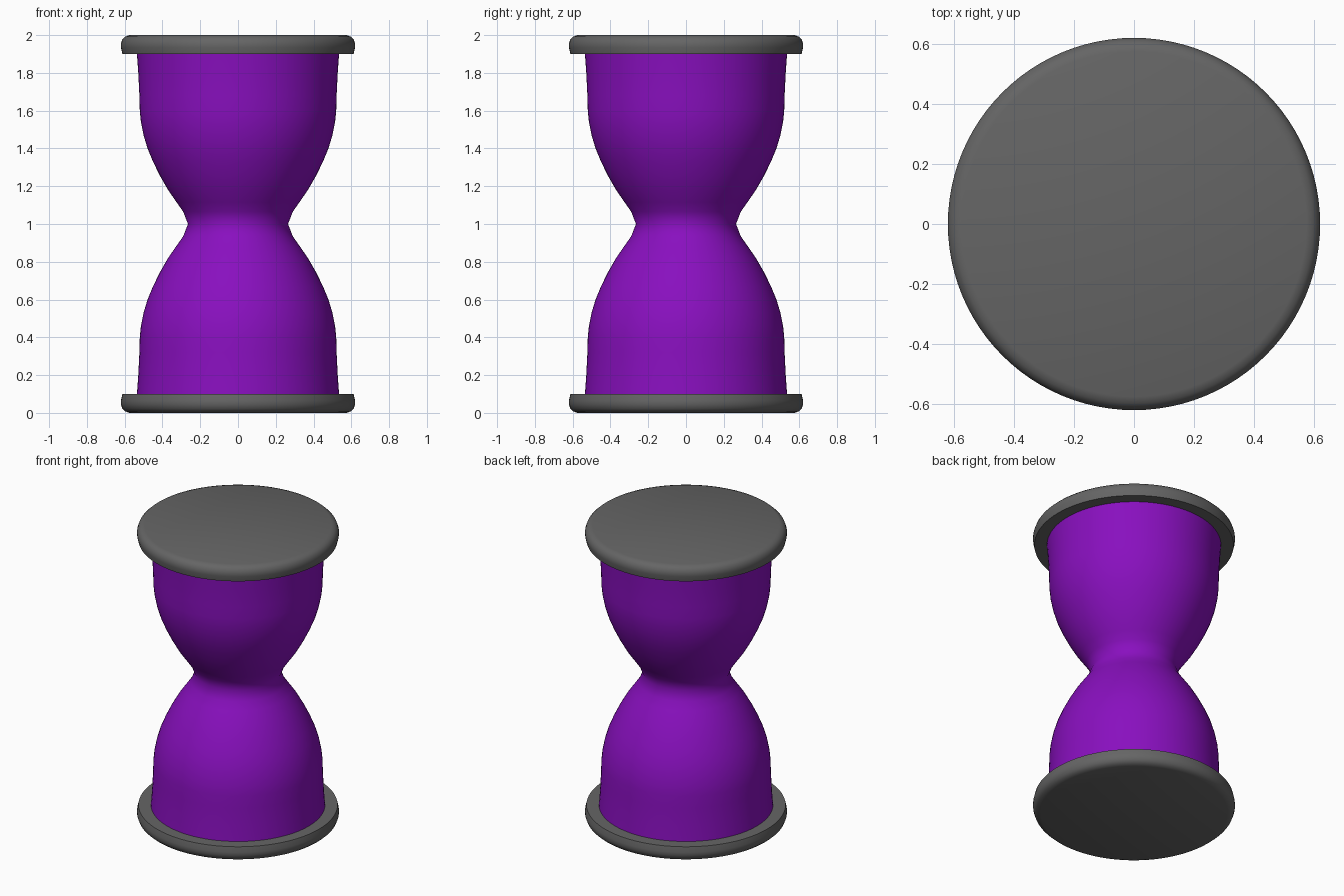
import bpy, bmesh, math

if "Cube" in bpy.data.objects:
    bpy.data.objects.remove(bpy.data.objects["Cube"])


def material(name, color):
    m = bpy.data.materials.new(name)
    m.diffuse_color = (*color, 1)
    m.use_nodes = True
    m.node_tree.nodes["Principled BSDF"].inputs["Base Color"].default_value = m.diffuse_color
    return m


def lathe(name, profile, mat, angle=40, steps=96):
    """Spin an (r, z) profile around the z axis."""
    bm = bmesh.new()
    verts = [bm.verts.new((r, 0, z)) for r, z in profile]
    edges = [bm.edges.new(p) for p in zip(verts, verts[1:])]
    bmesh.ops.spin(bm, geom=verts + edges, axis=(0, 0, 1), cent=(0, 0, 0),
                   angle=2 * math.pi, steps=steps)
    bmesh.ops.remove_doubles(bm, verts=bm.verts, dist=1e-4)
    bmesh.ops.recalc_face_normals(bm, faces=bm.faces)
    me = bpy.data.meshes.new(name)
    bm.to_mesh(me)
    bm.free()
    ob = bpy.data.objects.new(name, me)
    bpy.context.collection.objects.link(ob)
    me.materials.append(mat)
    bpy.ops.object.select_all(action='DESELECT')
    ob.select_set(True)
    bpy.context.view_layer.objects.active = ob
    bpy.ops.object.shade_smooth_by_angle(angle=math.radians(angle))
    return ob


def flip(profile):
    return [(r, 2 - z) for r, z in reversed(profile)]


purple = material("purple", (0.25, 0.005, 0.52))
dark_grey = material("dark_grey", (0.13, 0.13, 0.13))

# End plates: flat discs with a rounded outer edge
plate = [(0, 0), (0.575, 0), (0.597, 0.008), (0.612, 0.022), (0.62, 0.045),
         (0.62, 0.065), (0.612, 0.10), (0.53, 0.10), (0, 0.10)]
lathe("bottom_plate", plate, dark_grey, 50)
lathe("top_plate", flip(plate), dark_grey, 50)

# Hourglass body, lower half mirrored upward about the waist
half = [(0.535, 0.10), (0.528, 0.20), (0.522, 0.32), (0.52, 0.40),
        (0.514, 0.46), (0.50, 0.53), (0.479, 0.60), (0.45, 0.67),
        (0.413, 0.745), (0.37, 0.82), (0.325, 0.885), (0.29, 0.935), (0.265, 1.0)]
lathe("hourglass_body", half + flip(half)[1:], purple, 60)
